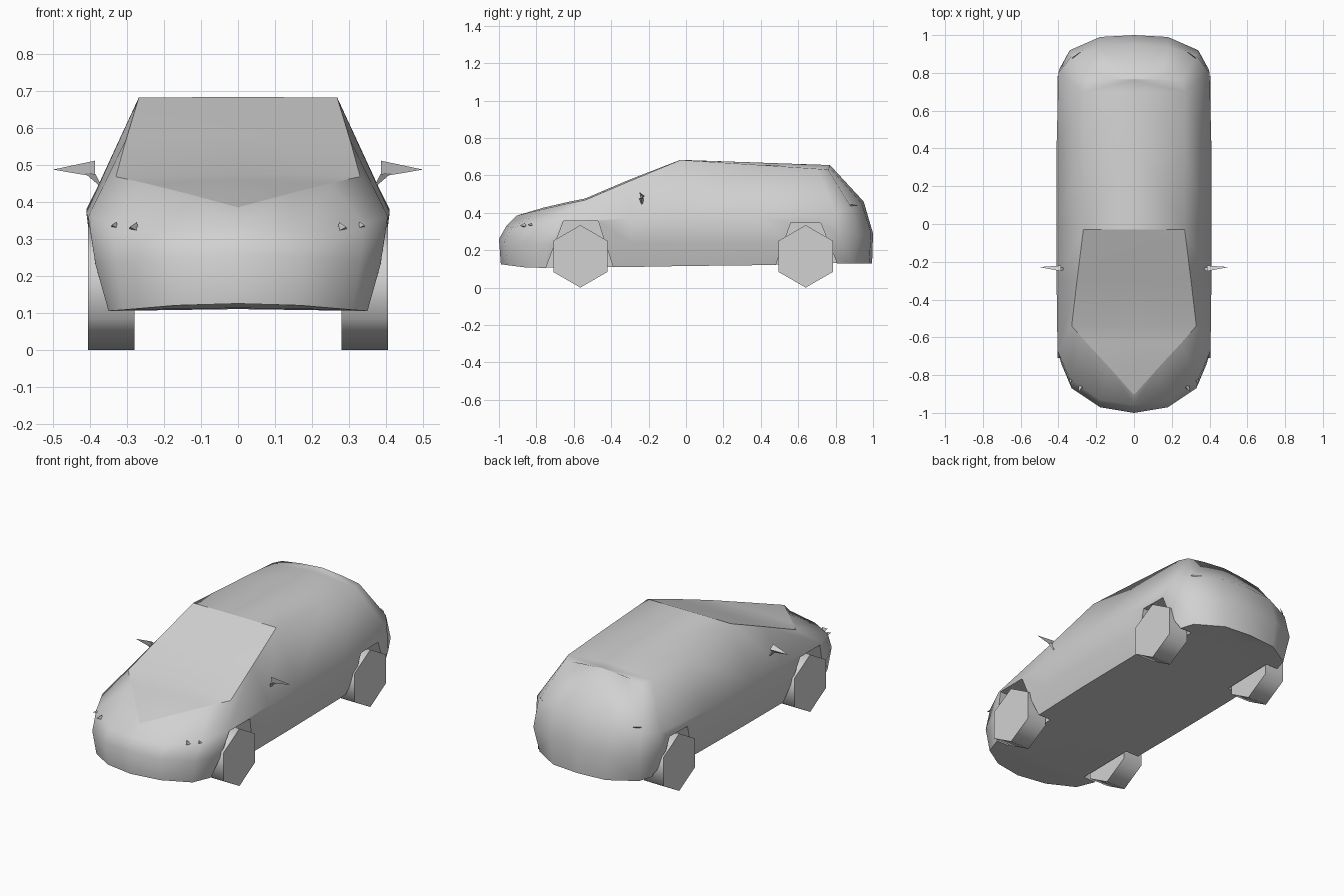
import bpy, bmesh, math
from mathutils import Vector

default = bpy.data.objects.get("Cube")
if default:
    bpy.data.objects.remove(default, do_unlink=True)

grey = bpy.data.materials.new("plain_grey")
grey.use_nodes = True
colour = (0.64, 0.64, 0.64, 1)
grey.diffuse_color = colour
grey.node_tree.nodes["Principled BSDF"].inputs["Base Color"].default_value = colour


def finish(name, bm):
    """Turn a bmesh into a grey object."""
    mesh = bpy.data.meshes.new(name)
    bm.to_mesh(mesh)
    bm.free()
    mesh.materials.append(grey)
    obj = bpy.data.objects.new(name, mesh)
    bpy.context.scene.collection.objects.link(obj)
    return obj


def prism(name, outline, x0, x1, smooth=False):
    """Extrude a (y, z) outline from x0 to x1."""
    bm = bmesh.new()
    ends = [[bm.verts.new((x, y, z)) for y, z in outline] for x in (x0, x1)]
    for end in ends:
        bm.faces.new(end)
    n = len(outline)
    for i in range(n):
        j = (i + 1) % n
        bm.faces.new((ends[0][i], ends[0][j], ends[1][j], ends[1][i])).smooth = smooth
    bmesh.ops.recalc_face_normals(bm, faces=bm.faces)
    return finish(name, bm)


def spike(name, base, tip):
    """Three-sided pyramid."""
    bm = bmesh.new()
    a, b, c, t = [bm.verts.new(p) for p in (*base, tip)]
    for f in ((a, b, c), (a, b, t), (b, c, t), (c, a, t)):
        bm.faces.new(f)
    bmesh.ops.recalc_face_normals(bm, faces=bm.faces)
    return finish(name, bm)


# Body: columns from nose to tail, each listing sill, bumper, belt and top
front = [
    [(0, -.99, .125), (0, -1, .26), (0, -.96, .33), (0, -.905, .385)],
    [(.17, -.955, .12), (.18, -.97, .25), (.18, -.93, .32), (.13, -.76, .42)],
    [(.31, -.86, .108), (.33, -.87, .24), (.34, -.82, .34), (.25, -.63, .45)],
    [(.35, -.75, .105), (.385, -.74, .23), (.405, -.67, .36), (.33, -.54, .468)],
    [(.355, -.3, .11), (.39, -.3, .24), (.41, -.3, .37), (.302, -.3, .57)],
]
rear = [
    [(.36, -.03, .115), (.395, -.03, .24), (.41, -.03, .375), (.268, -.03, .682)],
    [(.36, .4, .12), (.395, .4, .24), (.41, .4, .38), (.27, .4, .655)],
    [(.355, .78, .13), (.395, .82, .26), (.4, .8, .4), (.27, .7, .635)],
    [(.32, .89, .13), (.34, .92, .28), (.33, .89, .42), (.25, .76, .63)],
    [(.17, .98, .13), (.18, .99, .29), (.18, .94, .45), (.14, .765, .645)],
    [(0, .995, .13), (0, 1, .29), (0, .95, .46), (0, .77, .655)],
]


def centre_of(point, roof):
    x, y, z = point
    if x == 0:
        return point
    if roof:
        z = .682 - .035 * y if y > -.1 else z + .008
    else:
        z += .005
    return (0, y, z)


bm = bmesh.new()
grid = []
for col in front + rear:
    ring = [centre_of(col[0], False), *col, centre_of(col[-1], True)]
    grid.append([bm.verts.new(p) for p in ring])
for i in range(len(grid) - 1):
    a, b = grid[i], grid[i + 1]
    for k in range(len(a) - 1):
        bm.faces.new((a[k], b[k], b[k + 1], a[k + 1])).smooth = True
    # creases along the sill and around bonnet and windscreen
    bm.edges.get((a[1], b[1])).smooth = False
    if i < len(front):
        bm.edges.get((a[4], b[4])).smooth = False
screen_top = grid[len(front)]
bm.edges.get((screen_top[4], screen_top[5])).smooth = False
bmesh.ops.remove_doubles(bm, verts=bm.verts, dist=.0005)
body = finish("body", bm)
mirror = body.modifiers.new("mirror", 'MIRROR')
mirror.use_clip = True

# Wheel arches cut into the sides
arches = {
    "front": [(-.77, .05), (-.655, .355), (-.47, .355), (-.37, .05)],
    "rear": [(.455, .05), (.56, .345), (.72, .345), (.84, .05)],
}
cutters = []
for end, outline in arches.items():
    for side in (-1, 1):
        cutter = prism(end + "_arch_cutter", outline, side * .27, side * .6)
        cutter.hide_render = True
        cut = body.modifiers.new("arch", 'BOOLEAN')
        cut.operation = 'DIFFERENCE'
        cut.solver = 'EXACT'
        cut.object = cutter
        cutters.append(cutter)
depsgraph = bpy.context.evaluated_depsgraph_get()
shaped = bpy.data.meshes.new_from_object(body.evaluated_get(depsgraph))
body.modifiers.clear()
body.data = shaped
for cutter in cutters:
    bpy.data.objects.remove(cutter, do_unlink=True)

# Six-sided wheels
radius = .167
for end, y in (("front", -.565), ("rear", .64)):
    angles = [math.radians(90 + 60 * k) for k in range(6)]
    hexagon = [(y + radius * math.cos(t), radius + radius * math.sin(t)) for t in angles]
    for label, side in (("left", 1), ("right", -1)):
        prism(f"{end}_{label}_wheel", hexagon, side * .28, side * .405, smooth=True)

# Mirrors, lamps and rear trim on both sides
for label, side in (("left", 1), ("right", -1)):
    def flip(x, y, z):
        return Vector((side * x, y, z))
    spike(label + "_mirror",
          [flip(.387, -.25, .511), flip(.387, -.24, .468), flip(.387, -.22, .49)],
          flip(.5, -.228, .487))
    spike(label + "_mirror_stalk",
          [flip(.385, -.25, .475), flip(.415, -.24, .478), flip(.4, -.225, .475)],
          flip(.365, -.235, .435))
    for name, x, y, z, r in (("inner", .28, -.862, .332, .013), ("outer", .333, -.828, .337, .009)):
        spike(f"{label}_{name}_lamp",
              [flip(x - r, y, z - r), flip(x + r, y + r, z - r / 2), flip(x - r / 2, y, z + r)],
              flip(x + r, y - 2 * r, z))
    spike(label + "_rear_trim",
          [flip(.33, .875, .44), flip(.32, .88, .436), flip(.32, .885, .444)],
          flip(.27, .92, .44))
